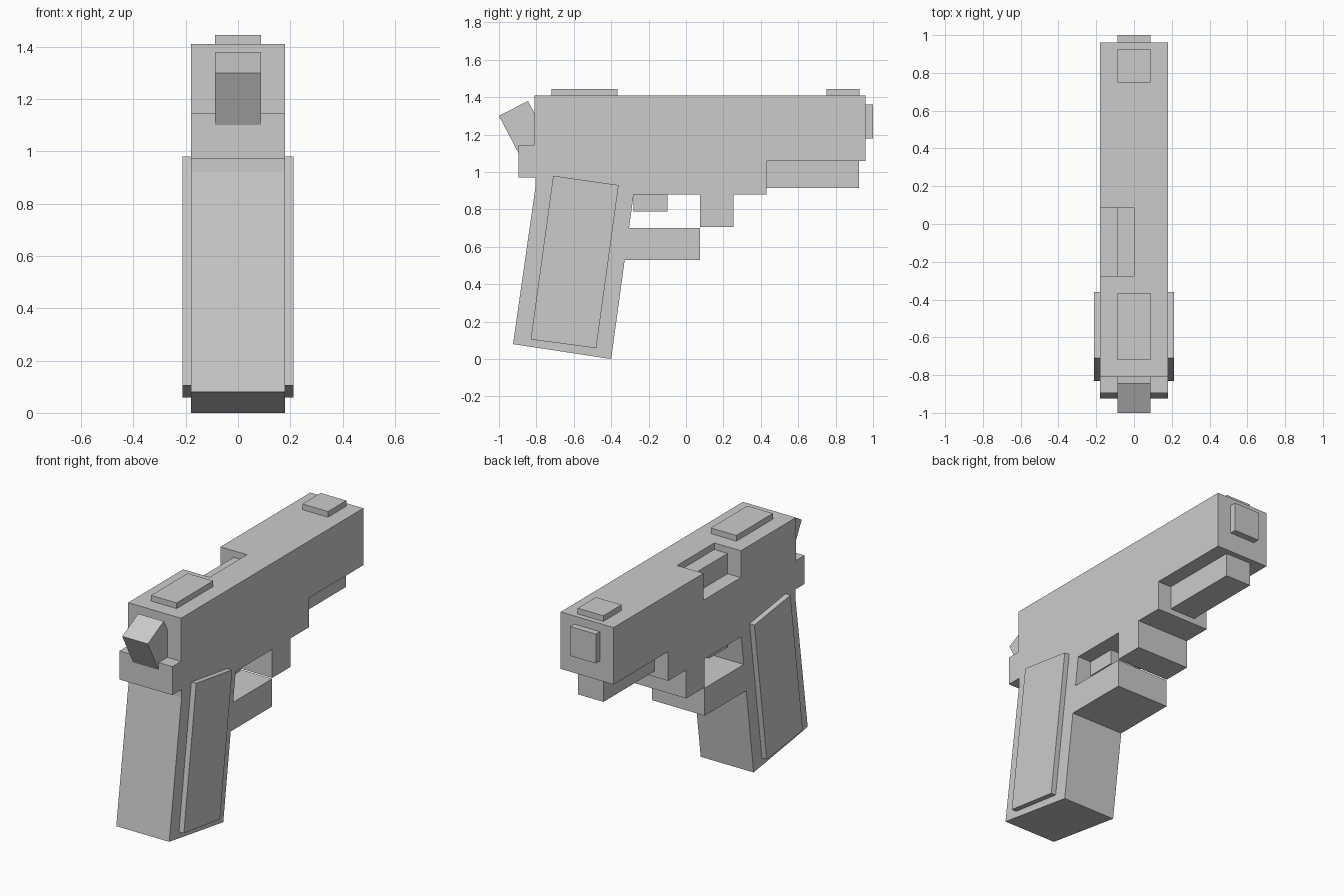
import bpy
import bmesh

cube = bpy.data.objects.get("Cube")
if cube:
    bpy.data.objects.remove(cube, do_unlink=True)

GREY = (0.6, 0.6, 0.6, 1.0)
grey = bpy.data.materials.new("plain_grey")
grey.use_nodes = True
grey.diffuse_color = GREY
grey.node_tree.nodes["Principled BSDF"].inputs["Base Color"].default_value = GREY


def prism(name, profile, x0, x1):
    """Extrude a side profile of (y, z) points from x0 to x1."""
    bm = bmesh.new()
    face = bm.faces.new([bm.verts.new((x0, y, z)) for y, z in profile])
    ext = bmesh.ops.extrude_face_region(bm, geom=[face])
    moved = [v for v in ext["geom"] if isinstance(v, bmesh.types.BMVert)]
    bmesh.ops.translate(bm, verts=moved, vec=(x1 - x0, 0, 0))
    bmesh.ops.recalc_face_normals(bm, faces=bm.faces)
    mesh = bpy.data.meshes.new(name)
    bm.to_mesh(mesh)
    bm.free()
    mesh.materials.append(grey)
    obj = bpy.data.objects.new(name, mesh)
    bpy.context.collection.objects.link(obj)
    return obj


def box(name, x0, x1, y0, y1, z0, z1):
    return prism(name, [(y0, z0), (y1, z0), (y1, z1), (y0, z1)], x0, x1)


HALF = 0.18     # half width of the body
SLIM = 0.087    # half width of the small parts

# Slide, frame and raked grip share one flat-sided profile
body = prism("body", [
    (-0.81, 1.41), (0.96, 1.41), (0.96, 1.06), (0.43, 1.06),
    (0.43, 0.88), (0.255, 0.88), (0.255, 0.705), (0.075, 0.705),
    (0.075, 0.88), (-0.28, 0.88), (-0.40, 0.0), (-0.925, 0.08),
    (-0.805, 0.92), (-0.805, 0.97), (-0.895, 0.97), (-0.895, 1.145),
    (-0.81, 1.145)], -HALF, HALF)

# Side port cut into the top corner, with the chamber block inside it
cutter = box("port_cutter", -0.3, 0.0, -0.275, 0.087, 1.245, 1.6)
cutter.hide_render = True
cutter.hide_viewport = True
cutter.display_type = 'WIRE'
cut = body.modifiers.new("port", 'BOOLEAN')
cut.operation = 'DIFFERENCE'
cut.solver = 'EXACT'
cut.object = cutter
bpy.context.view_layer.objects.active = body
bpy.ops.object.modifier_apply(modifier=cut.name)
bpy.data.objects.remove(cutter, do_unlink=True)
box("chamber", -0.09, 0.0, -0.275, 0.087, 1.245, 1.37)

# Lower bar of the guard and the trigger
prism("guard_bar", [(-0.33, 0.53), (0.075, 0.53), (0.075, 0.70), (-0.305, 0.70)],
      -HALF, HALF)
box("trigger", -SLIM, SLIM, -0.28, -0.10, 0.79, 0.88)

# Rail, muzzle and sights
box("under_rail", -SLIM, SLIM, 0.43, 0.925, 0.915, 1.06)
box("muzzle", -SLIM, SLIM, 0.96, 1.0, 1.18, 1.36)
box("rear_sight", -SLIM, SLIM, -0.72, -0.365, 1.41, 1.445)
box("front_sight", -SLIM, SLIM, 0.75, 0.927, 1.41, 1.445)

# Tilted hammer block
prism("hammer", [(-1.0, 1.30), (-0.845, 1.38), (-0.74, 1.18), (-0.895, 1.10)],
      -SLIM, SLIM)

# Raised panels on both sides of the grip
for side, sign in (("left", 1), ("right", -1)):
    prism(side + "_grip_panel",
          [(-0.71, 0.98), (-0.36, 0.93), (-0.48, 0.058), (-0.83, 0.105)],
          sign * HALF, sign * 0.213)
